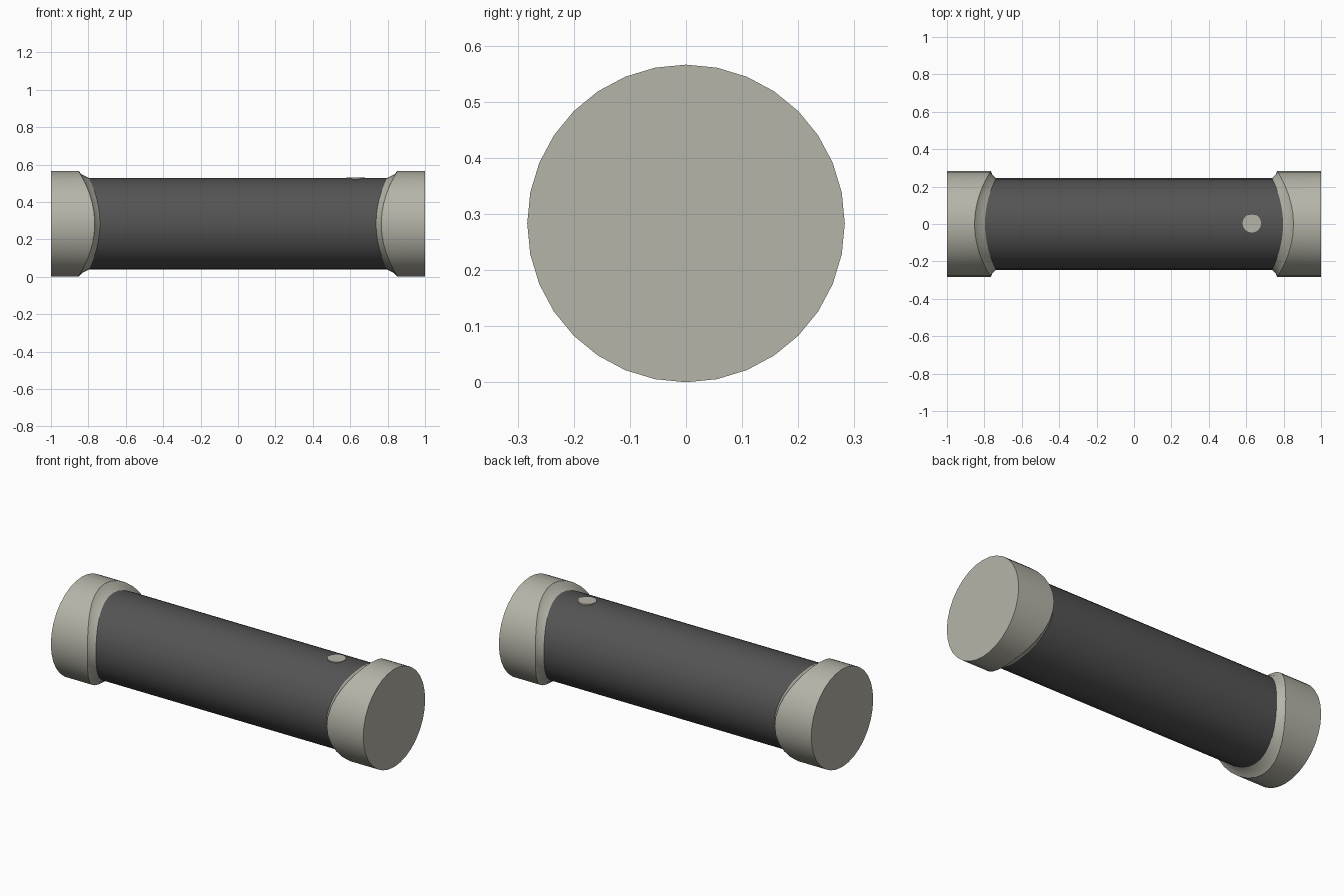
import bpy, bmesh, math

if "Cube" in bpy.data.objects:
    bpy.data.objects.remove(bpy.data.objects["Cube"])

SIDES = 32
CZ = 0.283   # height of the tube axis


def material(name, rgb):
    m = bpy.data.materials.new(name)
    m.diffuse_color = (*rgb, 1.0)
    m.use_nodes = True
    m.node_tree.nodes["Principled BSDF"].inputs["Base Color"].default_value = m.diffuse_color
    return m


beige = material("warm grey", (0.47, 0.46, 0.395))
dark = material("charcoal", (0.088, 0.088, 0.088))


def lathe(name, rings, mat):
    """Rings along x: (radius, |x| at top and bottom, |x| at the sides, sign)."""
    bm = bmesh.new()
    loops = []
    for r, x_top, x_side in rings:
        loop = []
        for i in range(SIDES):
            a = 2 * math.pi * i / SIDES
            x = x_top + (x_side - x_top) * math.sin(a) ** 2
            loop.append(bm.verts.new((x, r * math.sin(a), CZ + r * math.cos(a))))
        loops.append(loop)
    for a, b in zip(loops, loops[1:]):
        for i in range(SIDES):
            j = (i + 1) % SIDES
            bm.faces.new((a[i], a[j], b[j], b[i]))
    bm.faces.new(loops[0])
    bm.faces.new(loops[-1])
    bmesh.ops.recalc_face_normals(bm, faces=bm.faces)
    me = bpy.data.meshes.new(name)
    bm.to_mesh(me)
    bm.free()
    me.materials.append(mat)
    ob = bpy.data.objects.new(name, me)
    bpy.context.collection.objects.link(ob)
    bpy.context.view_layer.objects.active = ob
    ob.select_set(True)
    bpy.ops.object.shade_smooth_by_angle(angle=math.radians(25))
    ob.select_set(False)
    return ob


# main tube
lathe("tube_body", [(0.245, -0.9, -0.9), (0.245, 0.9, 0.9)], dark)

# end caps with a scalloped, bevelled inner rim
for side, s in (("left", -1), ("right", 1)):
    profile = [(0.283, 1.0, 1.0), (0.283, 0.853, 0.766), (0.264, 0.835, 0.757),
               (0.245, 0.797, 0.738), (0.235, 0.81, 0.75), (0.235, 0.95, 0.95)]
    lathe(side + "_cap", [(r, s * t, s * w) for r, t, w in profile], beige)

# small round button on top
bpy.ops.mesh.primitive_cylinder_add(vertices=16, radius=0.05, depth=0.012,
                                    location=(0.63, 0.004, CZ + 0.241))
button = bpy.context.object
button.name = "button"
button.data.materials.append(beige)
